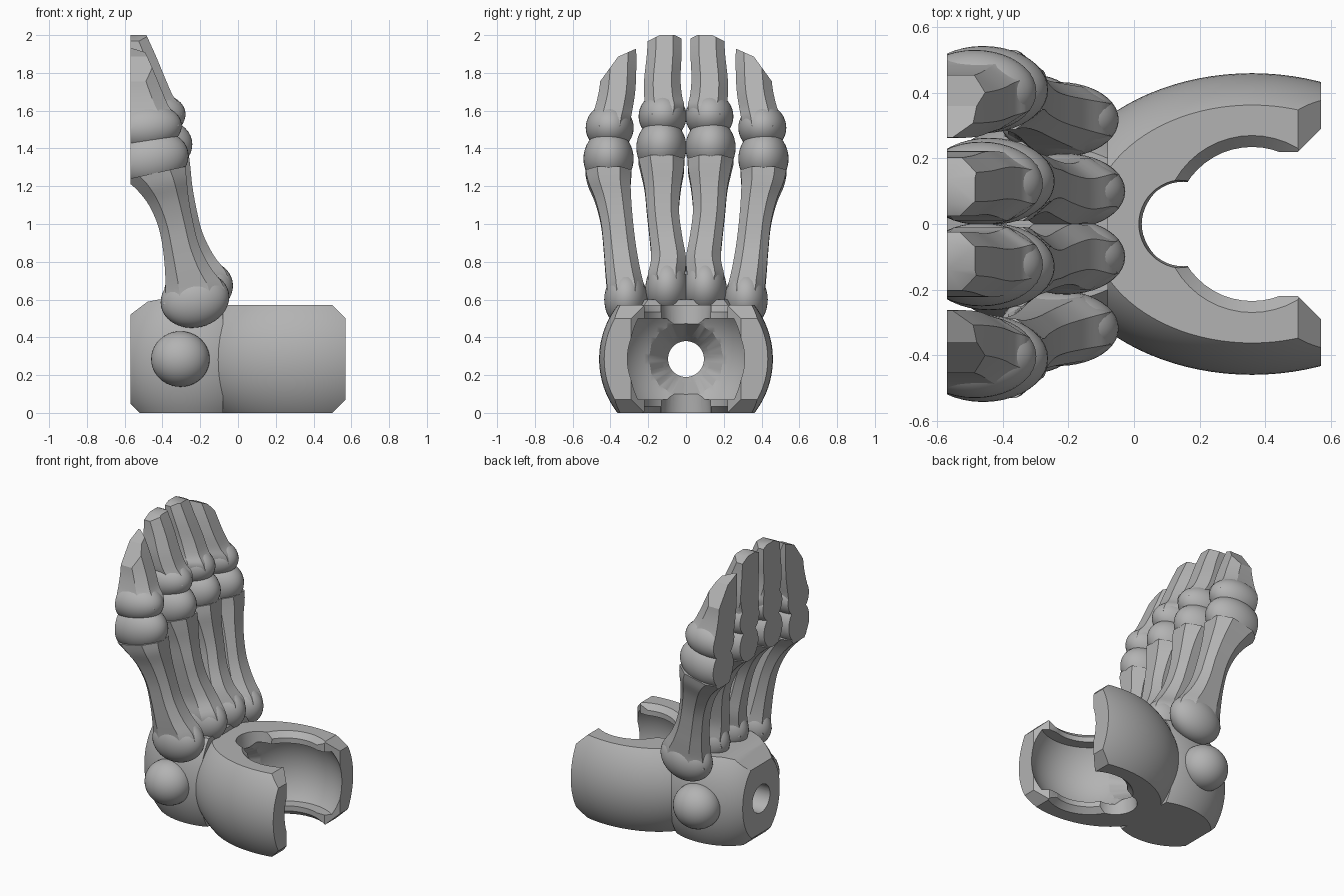
import bpy, bmesh, math
from mathutils import Matrix, Vector

cube = bpy.data.objects.get("Cube")
if cube:
    bpy.data.objects.remove(cube, do_unlink=True)

grey = bpy.data.materials.new("plain grey")
grey.use_nodes = True
grey.diffuse_color = (0.45, 0.45, 0.45, 1)
grey.node_tree.nodes["Principled BSDF"].inputs["Base Color"].default_value = grey.diffuse_color

PALM_X = -0.57      # flat plane that trims the whole palm side
MID_Z = 0.285       # height of the socket and axle
PALM_TRIM = ((PALM_X, 0, 0), (-1, 0, 0))


def finish(name, bm):
    bmesh.ops.recalc_face_normals(bm, faces=bm.faces)
    mesh = bpy.data.meshes.new(name)
    bm.to_mesh(mesh)
    bm.free()
    obj = bpy.data.objects.new(name, mesh)
    bpy.context.collection.objects.link(obj)
    mesh.materials.append(grey)
    return obj


def activate(obj):
    bpy.ops.object.select_all(action='DESELECT')
    obj.select_set(True)
    bpy.context.view_layer.objects.active = obj


def smooth(obj):
    activate(obj)
    bpy.ops.object.shade_smooth_by_angle(angle=math.radians(28))


def trim(bm, point, normal):
    """Cut away the side the normal points to and close the cut."""
    geom = bm.verts[:] + bm.edges[:] + bm.faces[:]
    bmesh.ops.bisect_plane(bm, geom=geom, plane_co=point, plane_no=normal, clear_outer=True)
    bmesh.ops.holes_fill(bm, edges=[e for e in bm.edges if e.is_boundary], sides=0)


def ellipsoid(name, centre, radii, segments=40, trims=(), tilt=0.0):
    bm = bmesh.new()
    place = Matrix.Translation(centre) @ Matrix.Rotation(-tilt, 4, 'Y')
    bmesh.ops.create_uvsphere(bm, u_segments=segments, v_segments=segments // 2, radius=1,
                              matrix=place @ Matrix.Diagonal((*radii, 1)))
    for point, normal in trims:
        trim(bm, point, normal)
    return finish(name, bm)


def prism(name, outline, z0, z1):
    bm = bmesh.new()
    face = bm.faces.new([bm.verts.new((x, y, z0)) for x, y in outline])
    top = bmesh.ops.extrude_face_region(bm, geom=[face])["geom"]
    bmesh.ops.translate(bm, vec=(0, 0, z1 - z0),
                        verts=[v for v in top if isinstance(v, bmesh.types.BMVert)])
    return finish(name, bm)


def cone(name, centre, r1, r2, depth, axis='Z', segments=48):
    bm = bmesh.new()
    turn = Matrix.Rotation(math.pi / 2, 4, 'Y') if axis == 'X' else Matrix()
    bmesh.ops.create_cone(bm, cap_ends=True, segments=segments, radius1=r1, radius2=r2,
                          depth=depth, matrix=Matrix.Translation(centre) @ turn)
    return finish(name, bm)


def cut(obj, cutters):
    activate(obj)
    for cutter in cutters:
        mod = obj.modifiers.new("cut", 'BOOLEAN')
        mod.operation = 'DIFFERENCE'
        mod.solver = 'EXACT'
        mod.object = cutter
        bpy.ops.object.modifier_apply(modifier=mod.name)


def refine(rings, steps=4):
    """Smooth curve through the rings."""
    pts = [Vector(r) for r in rings]
    out = []
    for i in range(len(pts) - 1):
        a, b, c, d = pts[max(i - 1, 0)], pts[i], pts[i + 1], pts[min(i + 2, len(pts) - 1)]
        for k in range(steps):
            t = k / steps
            out.append(b + (c - a) * (t / 2) + (a - b * 2.5 + c * 2 - d / 2) * t ** 2
                       + ((b - c) * 1.5 + (d - a) / 2) * t ** 3)
    return out + [pts[-1]]


def bone(name, rings, slope, side, dx, dz, trims=()):
    """Loft of eight-sided rings: (back x, palm x, z, centre y, half width)."""
    corners = [(1, .5), (.5, 1), (-.5, 1), (-1, .5), (-1, -.5), (-.5, -1), (.5, -1), (1, -.5)]
    bm = bmesh.new()
    loops = []
    for back, palm, z, y, hy in refine(rings):
        x, hx = (back + palm) / 2 + dx, (back - palm) / 2
        loops.append([bm.verts.new((x + hx * a, side * (y + hy * b), z + dz + slope * hx * a))
                      for a, b in corners])
    for low, high in zip(loops, loops[1:]):
        for i in range(8):
            j = (i + 1) % 8
            bm.faces.new((low[i], low[j], high[j], high[i]))
    bm.faces.new(loops[0])
    bm.faces.new(loops[-1])
    trim(bm, *PALM_TRIM)
    for (y, z), (ny, nz) in trims:
        trim(bm, (0, side * y, z), (0, side * ny, nz))
    smooth(finish(name, bm))


# Open clamp: flattened ellipsoid with chamfered ends
centre = Vector((0.36, 0, MID_Z))
clamp = ellipsoid("clamp", centre, (0.625, 0.46, 0.464), 96, [
    ((0, 0, 0), (0, 0, -1)), ((0, 0, 0.57), (0, 0, 1)),
    ((0.57, 0, 0), (1, 0, 0)), ((-0.2, 0, 0), (-1, 0, 0)),
    ((0.5, 0, 0.57), (1, 0, 1)), ((0.5, 0, 0), (1, 0, -1))])

# Wrist block: rounded body with flat palm, top and bottom
block = ellipsoid("wrist_block", (-0.24, 0, 0.29), (0.42, 0.325, 0.45), 80, [
    PALM_TRIM, ((-0.08, 0, 0), (1, 0, 0)),
    ((0, 0, 0), (0, 0, -1)), ((0, 0, 0.6), (0, 0, 1)),
    ((PALM_X, 0, 0.05), (-1, 0, -1)), ((PALM_X, 0, 0.52), (-0.75, 0, 1)),
    ((-0.48, 0, 0.588), (-0.2, 0, 1))])

# Socket with a lip above and below, mouth, rim notches and axial bore
socket = ellipsoid("socket_cutter", centre, (0.375, 0.375, 0.375), 80,
                   [((0, 0, 0.07), (0, 0, -1)), ((0, 0, 0.5), (0, 0, 1))])
opening = cone("opening_cutter", centre, 0.235, 0.235, 0.9)
bore = cone("bore_cutter", (-0.3, 0, MID_Z), 0.095, 0.095, 1.0, 'X')
funnel = cone("funnel_cutter", (-0.04, 0, MID_Z), 0.09, 0.21, 0.2, 'X', 16)
mouth = prism("mouth_cutter", [(.42, -.22), (.5, -.22), (.62, -.34),
                               (.62, .34), (.5, .22), (.42, .22)], -0.1, 0.7)
notch_top = cone("notch_cutter", (0.15, 0, 0.44), 0.11, 0.137, 0.3)
notch_low = cone("notch_cutter", (0.15, 0, 0.13), 0.137, 0.11, 0.3)
rim_top = cone("rim_cutter", (0.36, 0, 0.57), 0.235, 0.305, 0.07)
rim_low = cone("rim_cutter", (0.36, 0, 0.0), 0.305, 0.235, 0.07)
cutters = [socket, opening, bore, funnel, mouth, notch_top, notch_low, rim_top, rim_low]
cut(clamp, cutters)
cut(block, [bore, funnel])
for cutter in cutters:
    bpy.data.objects.remove(cutter, do_unlink=True)
smooth(clamp)
smooth(block)

for side, label in ((1, "back"), (-1, "front")):
    # Axle knob on the side of the block
    smooth(ellipsoid(f"{label}_axle_knob", (-0.305, side * 0.315, MID_Z), (0.155, 0.14, 0.147)))

    for kind in ("outer", "inner"):
        outer = kind == "outer"
        name = f"{label}_{kind}_finger"
        dx, dz = (0, 0) if outer else (0.02, 0.06)
        # sideways position at the base, waist, joint and tip
        y0, y1, y2, y3 = (.318, .35, .41, .352) if outer else (.1, .107, .13, .113)

        # Rounded base, joint and upper cup
        smooth(ellipsoid(name + "_base_ball", (-0.228 + dx, side * y0, 0.6 + dz),
                         (0.183, 0.115, 0.148), tilt=0.22))
        smooth(ellipsoid(name + "_joint_ball", (-0.46 + dx, side * y2, 1.345 + dz),
                         (0.2, 0.133, 0.15), trims=[PALM_TRIM], tilt=0.2))
        smooth(ellipsoid(name + "_upper_cup", (-0.485 + dx, side * (y2 - .006), 1.51 + dz),
                         (0.188, 0.127, 0.125), trims=[PALM_TRIM], tilt=0.1))

        # Lower finger bone, curved and waisted
        bone(name + "_lower_bone", [
            (-.07, -.395, .61, y0, .1), (-.087, -.385, .66, y0 + .003, .098),
            (-.15, -.385, .75, y1 - .015, .092), (-.207, -.395, .87, y1, .086),
            (-.24, -.42, 1.0, y1 + .015, .085), (-.262, -.47, 1.12, (y1 + y2) / 2 + .005, .095),
            (-.272, -.535, 1.21, y2 - .005, .112), (-.28, -.6, 1.27, y2, .121)],
             0.22, side, dx, dz)

        # Upper finger bone, tapering to a bevelled tip
        if outer:
            tip = [((.26, 1.93), (.04, .09)), ((.36, 1.885), (.11, .08))]
        else:
            tip = [((.14, 2.0), (.03, .06)), ((.06, 2.0), (-.02, .04))]
        bone(name + "_upper_bone", [
            (-.315, -.65, 1.52, y2 - .005, .11), (-.327, -.65, 1.57, y2 - .016, .104),
            (-.365, -.65, 1.62, (y2 + y3) / 2, .1), (-.405, -.67, 1.71, y3 + .012, .096),
            (-.455, -.69, 1.83, y3 + .003, .092), (-.505, -.72, 1.94, y3, .088)],
             0.0, side, dx, dz, tip)
